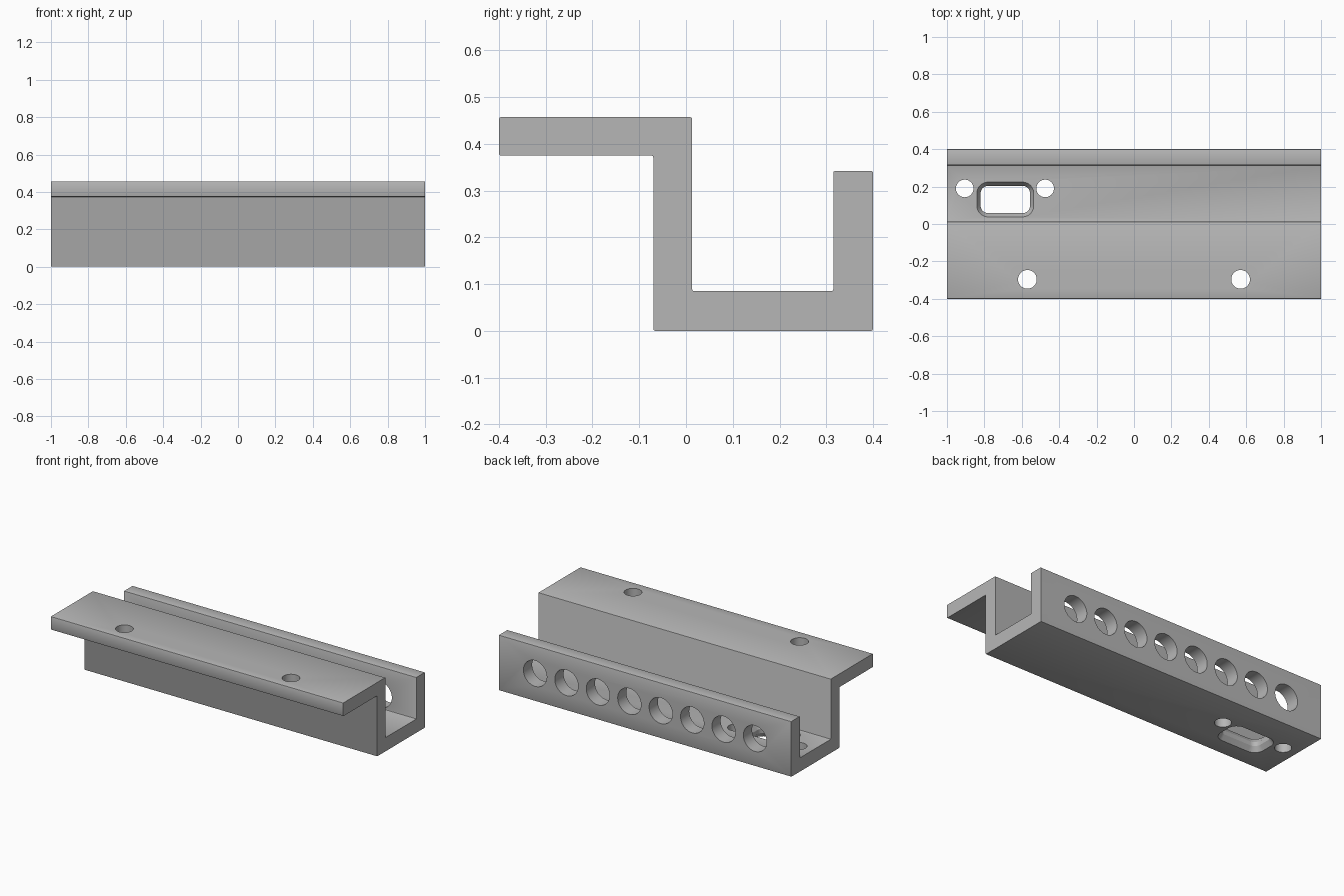
import bpy
import bmesh
import math
from mathutils import Matrix, Vector

cube = bpy.data.objects.get("Cube")
if cube:
    bpy.data.objects.remove(cube, do_unlink=True)

grey = bpy.data.materials.new("mid_grey")
grey.use_nodes = True
grey.diffuse_color = (0.47, 0.47, 0.47, 1)
grey.node_tree.nodes["Principled BSDF"].inputs["Base Color"].default_value = (0.47, 0.47, 0.47, 1)


def make_object(name, bm):
    bmesh.ops.recalc_face_normals(bm, faces=bm.faces)
    mesh = bpy.data.meshes.new(name)
    bm.to_mesh(mesh)
    bm.free()
    mesh.materials.append(grey)
    obj = bpy.data.objects.new(name, mesh)
    bpy.context.collection.objects.link(obj)
    return obj


def add_cylinder(bm, centre, radius, depth, axis):
    turn = Matrix.Rotation(math.pi / 2, 4, "X") if axis == "Y" else Matrix()
    bmesh.ops.create_cone(bm, cap_ends=True, segments=48, radius1=radius, radius2=radius,
                          depth=depth, matrix=Matrix.Translation(centre) @ turn)


def rounded_ring(bm, centre, half_x, half_y, radius, z, steps=8):
    """Ring of vertices around a rounded rectangle."""
    ring = []
    for quarter, (sx, sy) in enumerate([(1, 1), (-1, 1), (-1, -1), (1, -1)]):
        for i in range(steps + 1):
            a = (quarter + i / steps) * math.pi / 2
            ring.append(bm.verts.new((centre[0] + sx * (half_x - radius) + radius * math.cos(a),
                                      centre[1] + sy * (half_y - radius) + radius * math.sin(a), z)))
    return ring


# Bracket: one folded section swept along x, with slightly eased long edges
section = [(-0.4, 0.375), (-0.4, 0.457), (0.013, 0.457), (0.013, 0.085), (0.315, 0.085),
           (0.315, 0.342), (0.4, 0.342), (0.4, 0), (-0.07, 0), (-0.07, 0.375)]
bm = bmesh.new()
end = bm.faces.new([bm.verts.new((-1, y, z)) for y, z in section])
sweep = bmesh.ops.extrude_face_region(bm, geom=[end])
bmesh.ops.translate(bm, vec=Vector((2, 0, 0)),
                    verts=[g for g in sweep["geom"] if isinstance(g, bmesh.types.BMVert)])
long_edges = [e for e in bm.edges if abs(e.verts[0].co.x - e.verts[1].co.x) > 1]
bmesh.ops.bevel(bm, geom=long_edges, offset=0.004, segments=2, profile=0.5, affect="EDGES")
bracket = make_object("channel_bracket", bm)

# Round holes: a row in the back wall, two in the flange, two in the floor
bm = bmesh.new()
for i in range(8):
    add_cylinder(bm, (0.215 * (i - 3.5), 0.357, 0.171), 0.08, 0.14, "Y")
for x in (-0.57, 0.57):
    add_cylinder(bm, (x, -0.296, 0.416), 0.05, 0.14, "Z")
for x in (-0.905, -0.475):
    add_cylinder(bm, (x, 0.19, 0.042), 0.047, 0.14, "Z")

# Connector slot in the floor, flared at both mouths
levels = [(-0.02, 0.02), (0, 0.02), (0.03, 0), (0.055, 0), (0.085, 0.02), (0.11, 0.02)]
rings = [rounded_ring(bm, (-0.688, 0.131), 0.132 + grow, 0.073 + grow, 0.04 + grow, z)
         for z, grow in levels]
for low, high in zip(rings, rings[1:]):
    for i in range(len(low)):
        j = (i + 1) % len(low)
        bm.faces.new((low[i], low[j], high[j], high[i]))
bm.faces.new(rings[0])
bm.faces.new(rings[-1])
cutter = make_object("hole_cutter", bm)
cutter.hide_render = True

# Cut the openings, then discard the cutter
cut = bracket.modifiers.new("openings", "BOOLEAN")
cut.operation = "DIFFERENCE"
cut.solver = "EXACT"
cut.object = cutter
bpy.ops.object.select_all(action="DESELECT")
bracket.select_set(True)
bpy.context.view_layer.objects.active = bracket
bpy.ops.object.modifier_apply(modifier=cut.name)
bpy.data.objects.remove(cutter, do_unlink=True)
bpy.ops.object.shade_smooth_by_angle(angle=math.radians(25))
